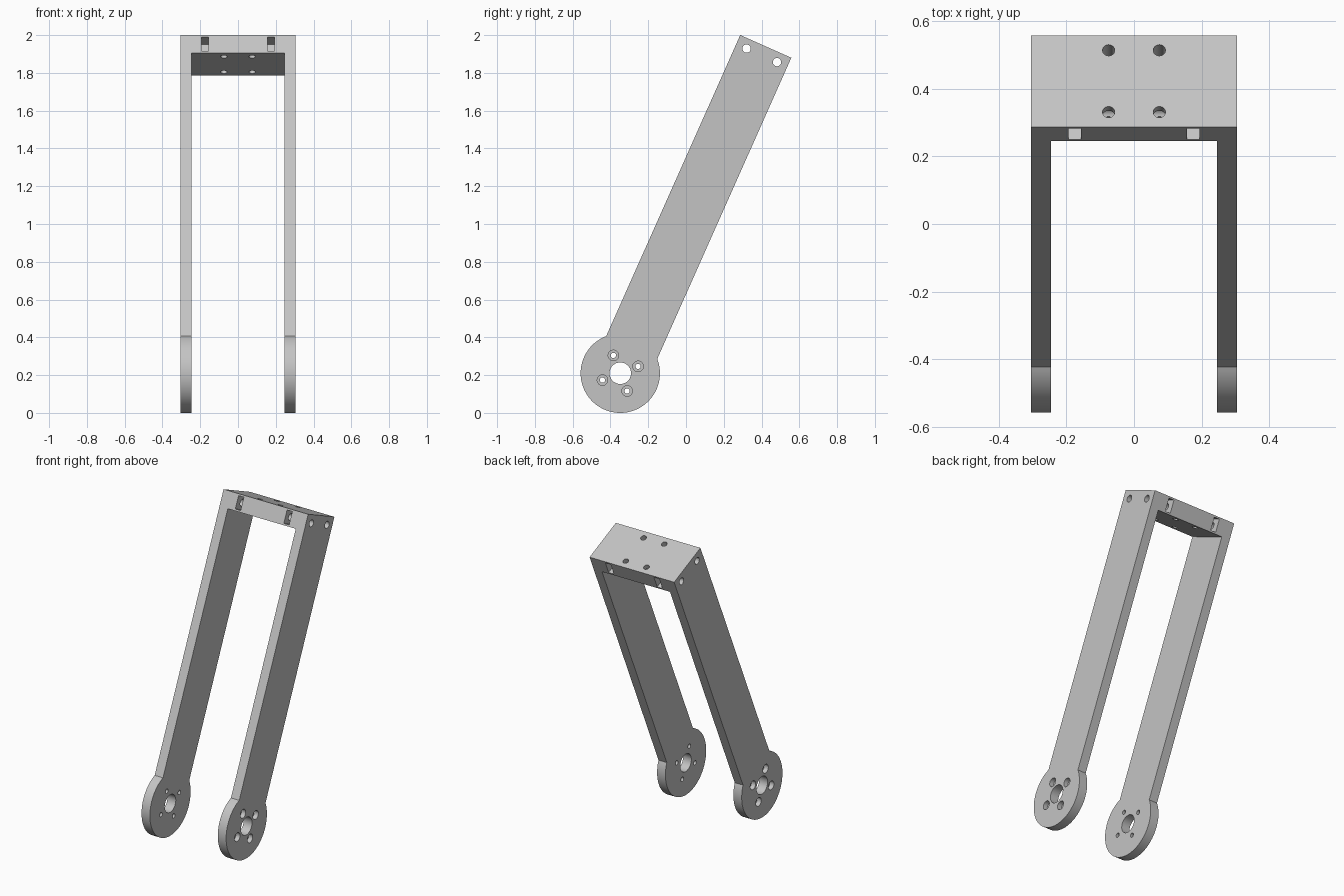
import bpy
import bmesh
from math import sin, cos, asin, pi, radians
from mathutils import Matrix

if "Cube" in bpy.data.objects:
    bpy.data.objects.remove(bpy.data.objects["Cube"], do_unlink=True)

# Main sizes: local z runs along the arms from the hub axis
HALF_X, INNER_X = 0.305, 0.245
HUB_R, HALF_W = 0.21, 0.148
TOP, BRIDGE = 1.894, 0.104

grey = bpy.data.materials.new("plain_grey")
grey.use_nodes = True
colour = (0.55, 0.55, 0.55, 1)
grey.diffuse_color = colour
grey.node_tree.nodes["Principled BSDF"].inputs["Base Color"].default_value = colour


def make_object(name, bm):
    bmesh.ops.recalc_face_normals(bm, faces=bm.faces)
    mesh = bpy.data.meshes.new(name)
    bm.to_mesh(mesh)
    bm.free()
    mesh.materials.append(grey)
    obj = bpy.data.objects.new(name, mesh)
    bpy.context.collection.objects.link(obj)
    return obj


def cut(target, bm):
    """Subtract the given shape from the target, then discard it."""
    cutter = make_object("cutter", bm)
    cutter.hide_render = True
    mod = target.modifiers.new("cut", "BOOLEAN")
    mod.operation = "DIFFERENCE"
    mod.solver = "EXACT"
    mod.object = cutter
    bpy.context.view_layer.objects.active = target
    bpy.ops.object.modifier_apply(modifier=mod.name)
    bpy.data.objects.remove(cutter, do_unlink=True)


def box(centre, size):
    bm = bmesh.new()
    bmesh.ops.create_cube(bm, size=1, matrix=Matrix.Translation(centre) @ Matrix.Diagonal((*size, 1)))
    return bm


def rod(centre, radius, length, axis, sides=32):
    turn = Matrix.Rotation(pi / 2, 4, "Y") if axis == "X" else Matrix.Identity(4)
    bm = bmesh.new()
    bmesh.ops.create_cone(bm, cap_ends=True, segments=sides, radius1=radius, radius2=radius,
                          depth=length, matrix=Matrix.Translation(centre) @ turn)
    return bm


# Side profile: round hub running into a straight arm, extruded across x
join = asin(HALF_W / HUB_R)
steps = 72
profile = [(-HALF_W, TOP), (HALF_W, TOP)]
for i in range(steps + 1):
    a = join + (2 * pi - 2 * join) * i / steps
    profile.append((HUB_R * sin(a), HUB_R * cos(a)))
bm = bmesh.new()
face = bm.faces.new([bm.verts.new((-HALF_X, y, z)) for y, z in profile])
ext = bmesh.ops.extrude_face_region(bm, geom=[face])
new_verts = [v for v in ext["geom"] if isinstance(v, bmesh.types.BMVert)]
bmesh.ops.translate(bm, verts=new_verts, vec=(2 * HALF_X, 0, 0))
fork = make_object("fork_bracket", bm)

# Open space between the two arms, leaving the bridge at the top
floor, ceiling = -0.5, TOP - BRIDGE
cut(fork, box((0, 0, (floor + ceiling) / 2), (2 * INNER_X, 1, ceiling - floor)))

# Hub bores and four counterbored screw holes on each hub
cut(fork, rod((0, 0, 0), 0.057, 1, "X", 48))
for k in range(4):
    a = pi / 4 + k * pi / 2
    y, z = 0.101 * cos(a), 0.101 * sin(a)
    cut(fork, rod((0, y, z), 0.014, 1, "X", 24))
    for side in (-1, 1):
        cut(fork, rod((side * HALF_X, y, z), 0.028, 0.06, "X"))

# Bridge: cross bores, nut slots and vertical mounting holes
mid = TOP - BRIDGE / 2
for s in (-1, 1):
    cut(fork, rod((0, s * 0.088, mid), 0.022, 1, "X"))
    for side in (-1, 1):
        cut(fork, box((side * 0.175, s * 0.148, mid), (0.038, 0.2, 0.082)))
        cut(fork, rod((side * 0.075, s * 0.1, mid), 0.018, 0.3, "Z"))

# Lean the fork back and stand it on the ground
place = Matrix.Translation((0, -0.348, HUB_R)) @ Matrix.Rotation(radians(-24), 4, "X")
fork.data.transform(place)
bpy.ops.object.select_all(action="DESELECT")
fork.select_set(True)
bpy.context.view_layer.objects.active = fork
bpy.ops.object.shade_smooth_by_angle(angle=radians(30))
